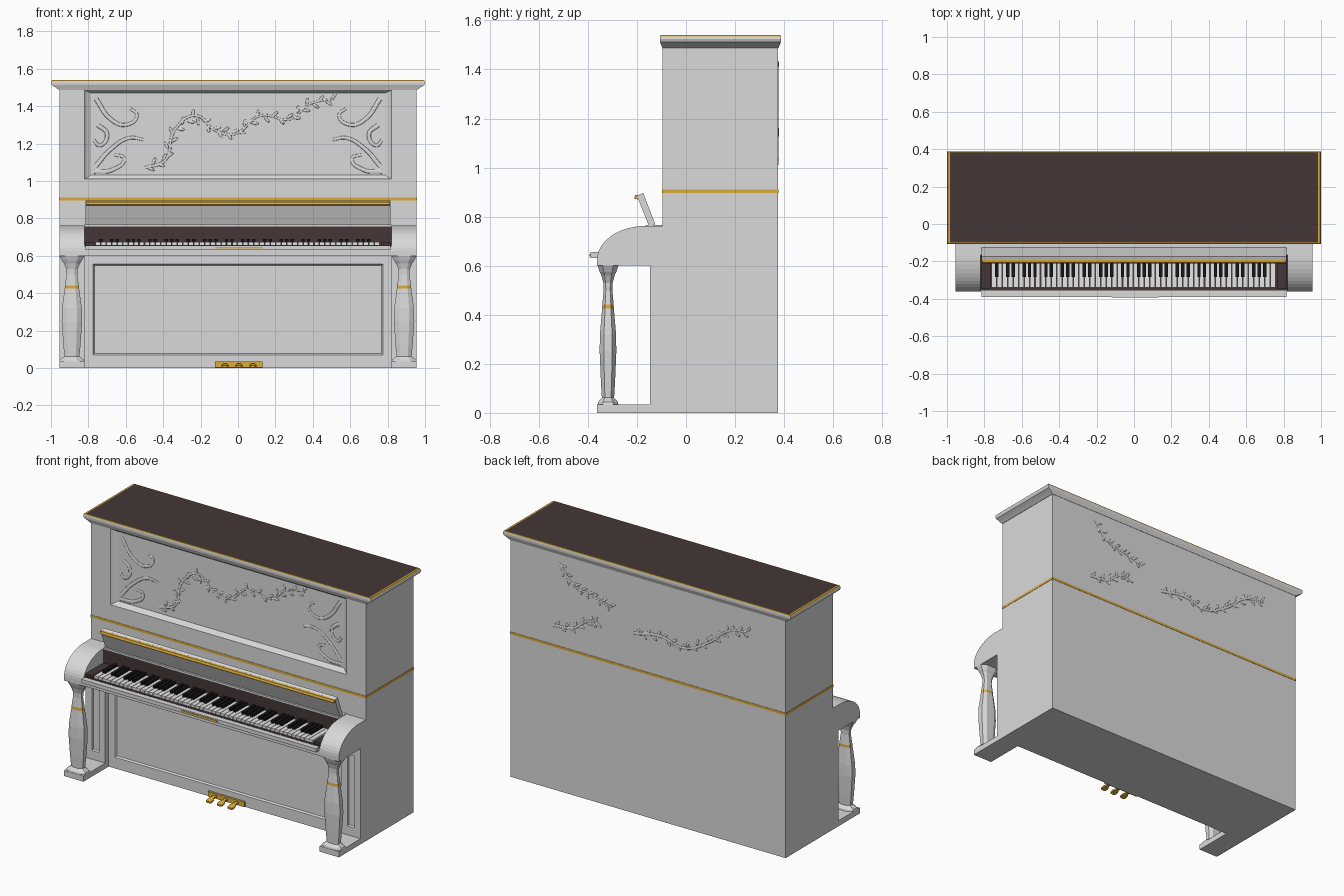
import bpy, bmesh, math
from mathutils import Vector, Matrix

if "Cube" in bpy.data.objects:
    bpy.data.objects.remove(bpy.data.objects["Cube"])


def material(name, r, g, b):
    m = bpy.data.materials.new(name)
    m.use_nodes = True
    m.diffuse_color = (r, g, b, 1)
    m.node_tree.nodes["Principled BSDF"].inputs["Base Color"].default_value = (r, g, b, 1)
    return m


GREY = material("pale grey", .7, .7, .7)
BROWN = material("dark brown", .058, .038, .037)
GOLD = material("gold", .72, .41, .045)
IVORY = material("key white", .8, .8, .8)
BLACK = material("key black", .008, .008, .008)


def finish(bm, name, *mats):
    bmesh.ops.recalc_face_normals(bm, faces=bm.faces)
    me = bpy.data.meshes.new(name)
    bm.to_mesh(me)
    bm.free()
    for m in mats:
        me.materials.append(m)
    ob = bpy.data.objects.new(name, me)
    bpy.context.collection.objects.link(ob)
    return ob


def add_box(bm, x0, x1, y0, y1, z0, z1):
    mid = Vector((x0 + x1, y0 + y1, z0 + z1)) / 2
    size = Matrix.Diagonal((x1 - x0, y1 - y0, z1 - z0, 1))
    bmesh.ops.create_cube(bm, size=1, matrix=Matrix.Translation(mid) @ size)


def box(name, mat, *dims, recess=()):
    """Box whose front face may be stepped in through rectangles (x0, x1, z0, z1, y)."""
    bm = bmesh.new()
    add_box(bm, *dims)
    front = min(bm.faces, key=lambda f: f.calc_center_median().y)
    for x0, x1, z0, z1, y in recess:
        bmesh.ops.inset_individual(bm, faces=[front], thickness=.01)
        mid = front.calc_center_median()
        for v in front.verts:
            v.co = (x0 if v.co.x < mid.x else x1, y, z0 if v.co.z < mid.z else z1)
    return finish(bm, name, mat)


def extrude_x(name, mat, profile, x0, x1):
    """Solid with a (y, z) outline swept along x."""
    bm = bmesh.new()
    face = bm.faces.new([bm.verts.new((x0, y, z)) for y, z in profile])
    out = bmesh.ops.extrude_face_region(bm, geom=[face])["geom"]
    bmesh.ops.translate(bm, vec=(x1 - x0, 0, 0),
                        verts=[v for v in out if isinstance(v, bmesh.types.BMVert)])
    return finish(bm, name, mat)


def loft(name, rings, mats, pick=lambda c: 0):
    """Skin between rings of equal length; pick gives the material from a face centre."""
    bm = bmesh.new()
    loops = [[bm.verts.new(p) for p in ring] for ring in rings]
    n = len(loops[0])
    for a, b in zip(loops, loops[1:]):
        for i in range(n):
            j = (i + 1) % n
            bm.faces.new((a[i], a[j], b[j], b[i]))
    bm.faces.new(loops[0])
    bm.faces.new(loops[-1])
    for f in bm.faces:
        f.material_index = pick(f.calc_center_median())
    return finish(bm, name, *mats)


# Case with the carved front panel's sunken field
box("case", GREY, -.955, .955, -.095, .375, 0, 1.49,
    recess=[(-.82, .82, 1.01, 1.487, -.095), (-.81, .81, 1.015, 1.48, -.085),
            (-.785, .785, 1.033, 1.47, -.07)])
box("case_stripe", GOLD, -.957, .957, -.097, .377, .896, .911)
box("lower_panel", GREY, -.82, .82, -.112, -.09, 0, .6,
    recess=[(-.775, .775, .07, .555, -.112), (-.768, .768, .077, .548, -.102)])


# Moulded lid with gold rim and dark top
def rect(x, y0, y1, z):
    return [(-x, y0, z), (x, y0, z), (x, y1, z), (-x, y1, z)]


loft("top_lid", [rect(.957, -.096, .377, 1.487), rect(.975, -.101, .382, 1.5),
                 rect(.995, -.106, .387, 1.512), rect(1, -.107, .388, 1.524),
                 rect(.998, -.106, .387, 1.534), rect(.994, -.104, .385, 1.54),
                 rect(.984, -.1, .381, 1.54)],
     [GREY, GOLD, BROWN],
     lambda c: 0 if c.z < 1.535 or 1.5 > c.z else (1 if abs(c.x) > .5 or abs(c.y - .14) > .2 else 2))

# Arms, pilasters, feet and legs on both sides
arm = [(-.095, .6), (-.362, .6), (-.362, .625)]
for i in range(1, 13):
    a = math.radians(90 * i / 12)
    arm.append((-.165 - .197 * math.cos(a), .625 + .137 * math.sin(a)))
arm.append((-.095, .762))
leg = [(.035, .042), (.045, .04), (.062, .025), (.13, .029), (.25, .034), (.32, .033),
       (.425, .024), (.441, .023), (.5, .018), (.53, .019), (.56, .027), (.575, .034), (.6, .042)]
for side, s in (("left", 1), ("right", -1)):
    lo, hi = sorted((.82 * s, .955 * s))
    extrude_x(side + "_arm", GREY, arm, lo, hi)
    box(side + "_foot", GREY, lo, hi, -.362, -.09, 0, .035)
    box(side + "_pilaster", GREY, lo, hi, -.147, -.09, .03, .6,
        recess=[(lo + .042, hi - .042, .09, .54, -.147), (lo + .046, hi - .046, .095, .535, -.135)])
    rings = []
    for z, h in leg:
        c = .5 * h
        octagon = [(h, -c), (h, c), (c, h), (-c, h), (-h, c), (-h, -c), (-c, -h), (c, -h)]
        rings.append([(.888 * s + 1.6 * x, -.318 + y, z) for x, y in octagon])
    loft(side + "_leg", rings, [GREY, GOLD], lambda c: int(.426 < c.z < .44))

# Keybed, front rail and dark key well
box("keybed", GREY, -.82, .82, -.36, -.09, .6, .648)
box("key_rail", GREY, -.815, .815, -.39, -.355, .632, .655)
box("lock_plate", GOLD, -.12, .13, -.393, -.389, .638, .648)
box("key_well_floor", BROWN, -.82, .82, -.356, -.15, .647, .657)
box("key_well_back", BROWN, -.82, .82, -.165, -.09, .65, .757)
for s in (-1, 1):
    lo, hi = sorted((.768 * s, .819 * s))
    box("key_block", BROWN, lo, hi, -.345, -.16, .65, .672)

# Keys
WHITES = 52
pitch = 1.52 / WHITES
white, black = bmesh.new(), bmesh.new()
for i in range(WHITES):
    x = -.763 + i * pitch
    add_box(white, x + .0015, x + pitch - .0015, -.34, -.164, .655, .673)
    if i % 7 in (0, 2, 3, 5, 6) and i < WHITES - 1:
        add_box(black, x + pitch - .009, x + pitch + .009, -.283, -.164, .66, .689)
finish(white, "white_keys", IVORY)
finish(black, "black_keys", BLACK)

# Raised key cover with its gold edge
box("cover_shelf", GREY, -.82, .82, -.165, -.09, .755, .766)
extrude_x("key_cover", GREY, [(-.152, .764), (-.198, .88), (-.192, .889), (-.174, .896),
                              (-.125, .768)], -.815, .815)
extrude_x("cover_edge", GOLD, [(-.197, .87), (-.212, .874), (-.207, .888), (-.19, .889)], -.813, .813)

# Pedals
box("pedal_plate", GOLD, -.122, .132, -.125, -.1, .004, .035)
for x in (-.07, .005, .08):
    loft("pedal", [[(x + a * w, y, z + b) for a, b in ((-1, -.005), (1, -.005), (1, .005), (-1, .005))]
                   for y, z, w in ((-.12, .02, .01), (-.15, .018, .01), (-.168, .014, .019),
                                   (-.19, .01, .019), (-.197, .009, .012))], [GOLD])


# Low carved vines and scrolls
def vine(name, pts, y, thick, leaves=0):
    cu = bpy.data.curves.new(name, "CURVE")
    cu.dimensions = "3D"
    cu.bevel_depth = thick
    cu.bevel_resolution = 2
    cu.resolution_u = 8
    sp = cu.splines.new("BEZIER")
    sp.bezier_points.add(len(pts) - 1)
    for i, (bp, (x, z)) in enumerate(zip(sp.bezier_points, pts)):
        bp.co = (x, 0, z)
        bp.handle_left_type = bp.handle_right_type = "AUTO"
        bp.radius = 1 - .5 * i / len(pts)
    cu.materials.append(GREY)
    ob = bpy.data.objects.new(name, cu)
    ob.location.y, ob.scale.y = y, .35
    bpy.context.collection.objects.link(ob)
    if not leaves:
        return
    bm = bmesh.new()
    for (xa, za), (xb, zb) in zip(pts, pts[1:]):
        along = math.atan2(zb - za, xb - xa)
        for k in range(leaves):
            t = (k + .5) / leaves
            turn = along + (.8 if k % 2 else -.8)
            spot = Vector((xa + (xb - xa) * t + .022 * math.cos(turn), y,
                           za + (zb - za) * t + .022 * math.sin(turn)))
            m = (Matrix.Translation(spot) @ Matrix.Rotation(-turn, 4, "Y")
                 @ Matrix.Diagonal((.022, .003, .008, 1)))
            bmesh.ops.create_icosphere(bm, subdivisions=2, radius=1, matrix=m)
    for f in bm.faces:
        f.smooth = True
    finish(bm, name + "_leaves", GREY)


vine("front_vine", [(-.5, 1.07), (-.39, 1.11), (-.34, 1.27), (-.23, 1.35), (-.12, 1.27),
                    (-.02, 1.25), (.12, 1.35), (.28, 1.33), (.38, 1.41), (.52, 1.44)], -.07, .008, 4)
for s in (-1, 1):
    for pts in ([(.76, 1.44), (.68, 1.33), (.6, 1.3), (.54, 1.35), (.58, 1.39)],
                [(.76, 1.08), (.68, 1.17), (.58, 1.23), (.5, 1.22)],
                [(.75, 1.3), (.7, 1.25), (.74, 1.19), (.77, 1.22)],
                [(.77, 1.05), (.67, 1.06), (.61, 1.12), (.66, 1.14)]):
        vine("front_scroll", [(s * x, z) for x, z in pts], -.07, .012)
vine("back_vine_upper", [(.62, 1.43), (.52, 1.32), (.4, 1.29), (.25, 1.25)], .375, .009, 5)
vine("back_vine_lower", [(.66, 1.03), (.52, 1.05), (.42, 1.12), (.35, 1.13)], .375, .009, 4)
vine("back_vine_long", [(.1, 1.13), (-.08, 1.16), (-.25, 1.13), (-.42, 1.21), (-.56, 1.32),
                        (-.7, 1.35)], .375, .01, 5)
